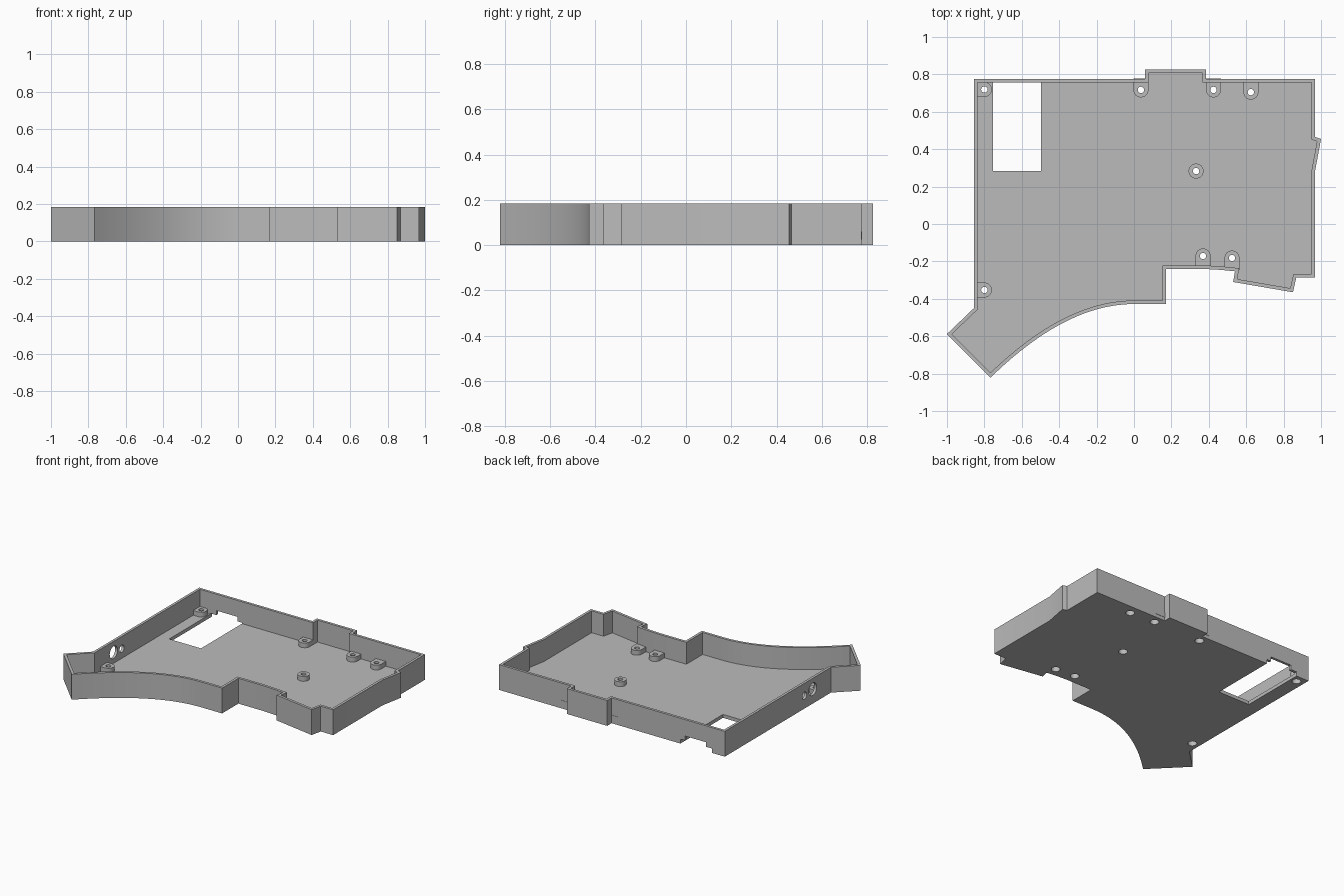
import bpy, bmesh, math
from mathutils import Vector
from mathutils.geometry import interpolate_bezier

if "Cube" in bpy.data.objects:
    bpy.data.objects.remove(bpy.data.objects["Cube"])

HEIGHT, FLOOR, WALL = 0.185, 0.025, 0.019
BOSS_TOP, BOSS_R = 0.06, 0.04

grey = bpy.data.materials.new("plain grey")
grey.use_nodes = True
grey.diffuse_color = (0.5, 0.5, 0.5, 1)
grey.node_tree.nodes["Principled BSDF"].inputs["Base Color"].default_value = (0.5, 0.5, 0.5, 1)


def finish(name, bm):
    bmesh.ops.recalc_face_normals(bm, faces=bm.faces[:])
    mesh = bpy.data.meshes.new(name)
    bm.to_mesh(mesh)
    bm.free()
    mesh.materials.append(grey)
    obj = bpy.data.objects.new(name, mesh)
    bpy.context.scene.collection.objects.link(obj)
    return obj


def add_prism(bm, points, z0, z1):
    low = [bm.verts.new((p[0], p[1], z0)) for p in points]
    high = [bm.verts.new((p[0], p[1], z1)) for p in points]
    bm.faces.new(low[::-1])
    bm.faces.new(high)
    bridge(bm, low, high)


def bridge(bm, a, b):
    for i in range(len(a)):
        j = (i + 1) % len(a)
        bm.faces.new((a[i], a[j], b[j], b[i]))


def inset(points, d):
    """Offset a clockwise outline inward by d with mitred corners."""
    result = []
    for i, p in enumerate(points):
        e1 = (p - points[i - 1]).normalized()
        e2 = (points[(i + 1) % len(points)] - p).normalized()
        n1, n2 = Vector((e1.y, -e1.x)), Vector((e2.y, -e2.x))
        result.append(p + (n1 + n2) * d / (1 + n1.dot(n2)))
    return result


def box(name, x0, x1, y0, y1, z0, z1):
    bm = bmesh.new()
    add_prism(bm, [(x0, y0), (x1, y0), (x1, y1), (x0, y1)], z0, z1)
    return finish(name, bm)


# Case outline, clockwise from the back right corner
outline = [Vector(p) for p in [
    (-0.856, 0.775), (0.059, 0.775), (0.059, 0.826), (0.385, 0.826), (0.385, 0.775),
    (0.968, 0.775), (0.968, 0.465), (1.0, 0.455), (0.968, 0.283), (0.968, -0.285),
    (0.868, -0.285), (0.85, -0.365), (0.53, -0.31), (0.54, -0.253), (0.46, -0.245),
    (0.37, -0.24), (0.171, -0.24), (0.171, -0.428)]]
outline += [v.to_2d() for v in interpolate_bezier(
    Vector((0, -0.428, 0)), Vector((-0.3, -0.428, 0)),
    Vector((-0.565, -0.625, 0)), Vector((-0.768, -0.822, 0)), 24)]
outline += [Vector((-1.0, -0.588)), Vector((-0.856, -0.45))]
inner = inset(outline, WALL)

# Tray: floor and surrounding wall as one closed shell
bm = bmesh.new()
rings = [[bm.verts.new((p.x, p.y, z)) for p in pts]
         for pts, z in ((outline, 0), (outline, HEIGHT), (inner, HEIGHT), (inner, FLOOR))]
for a, b in zip(rings, rings[1:]):
    bridge(bm, a, b)
bm.faces.new(rings[0])
bm.faces.new(rings[-1])
tray = finish("tray", bm)

# Screw bosses: position and direction of the wall each one joins
boss_spots = [(-0.80, 0.719, "left"), (-0.80, -0.353, "left"),
              (0.037, 0.717, "back"), (0.425, 0.717, "back"), (0.625, 0.705, "back"),
              (0.369, -0.171, "front"), (0.524, -0.182, "front"), (0.332, 0.283, None)]
angles = {"left": math.pi, "back": math.pi / 2, "front": -math.pi / 2}
reach = {"left": 0.045, "back": 0.06, "front": 0.063}
bm = bmesh.new()
for x, y, side in boss_spots:
    if side:
        a, r = angles[side], reach[side]
        d, n = Vector((math.cos(a), math.sin(a))), Vector((-math.sin(a), math.cos(a)))
        c = Vector((x, y))
        pts = [c + d * r - n * BOSS_R, c + d * r + n * BOSS_R]
        for i in range(17):
            t = a + math.pi / 2 + math.pi * i / 16
            pts.append(c + BOSS_R * Vector((math.cos(t), math.sin(t))))
    else:
        pts = [(x + BOSS_R * math.cos(t * math.pi / 16), y + BOSS_R * math.sin(t * math.pi / 16))
               for t in range(32)]
    add_prism(bm, pts, FLOOR, BOSS_TOP)
bosses = finish("screw_bosses", bm)


# Cutters for the screw holes, window, connector notch and cable holes
def drill(name, centre, stations, axis="Z"):
    bm = bmesh.new()
    loops = []
    for r, h in stations:
        ring = []
        for i in range(32):
            u, v = r * math.cos(i * math.pi / 16), r * math.sin(i * math.pi / 16)
            off = Vector((u, v, h)) if axis == "Z" else Vector((h, u, v))
            ring.append(bm.verts.new(Vector(centre) + off))
        loops.append(ring)
    for a, b in zip(loops, loops[1:]):
        bridge(bm, a, b)
    bm.faces.new(loops[0])
    bm.faces.new(loops[-1])
    return finish(name, bm)


cutters = [drill("screw_hole_cutter", (x, y, 0),
                 [(0.03, -0.02), (0.03, 0.04), (0.017, 0.04), (0.017, 0.1)])
           for x, y, _ in boss_spots]
cutters += [
    box("window_cutter", -0.754, -0.497, 0.283, 0.775 - WALL, -0.02, 0.1),
    box("notch_low_cutter", -0.754, -0.497, 0.75, 0.8, -0.02, 0.032),
    box("notch_high_cutter", -0.705, -0.535, 0.75, 0.8, -0.02, 0.065),
    drill("large_cable_hole_cutter", (-0.85, -0.24, 0.105), [(0.045, -0.05), (0.045, 0.05)], "X"),
    drill("small_cable_hole_cutter", (-0.85, -0.145, 0.095), [(0.026, -0.05), (0.026, 0.05)], "X")]

# Apply the cuts, then shade the curved walls smooth
for obj, tools in ((tray, cutters), (bosses, cutters[:len(boss_spots)])):
    bpy.ops.object.select_all(action="DESELECT")
    bpy.context.view_layer.objects.active = obj
    obj.select_set(True)
    for tool in tools:
        mod = obj.modifiers.new("cut", "BOOLEAN")
        mod.operation, mod.solver, mod.object = "DIFFERENCE", "EXACT", tool
        bpy.ops.object.modifier_apply(modifier=mod.name)
    bpy.ops.object.shade_smooth_by_angle(angle=math.radians(25))
for tool in cutters:
    bpy.data.objects.remove(tool)
